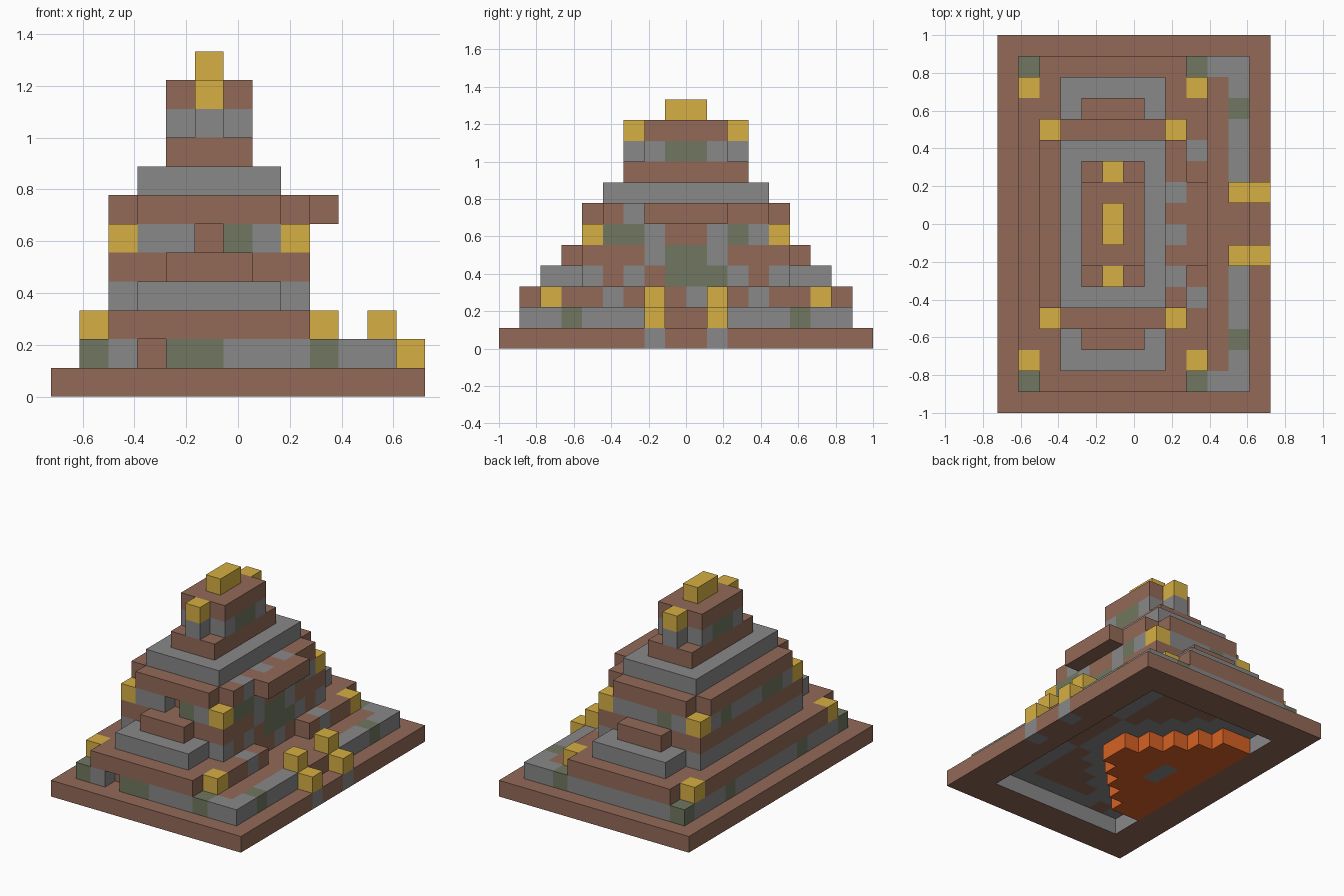
import bpy
import bmesh
from mathutils import Vector

default = bpy.data.objects.get("Cube")
if default:
    bpy.data.objects.remove(default)

U = 2 / 18                      # one block
ORIGIN = Vector((-6.5, -9, 0))
COLOURS = {
    "brown_brick": (0.288, 0.142, 0.096),
    "grey_stone": (0.246, 0.246, 0.250),
    "mossy_stone": (0.163, 0.185, 0.116),
    "gold": (0.675, 0.430, 0.056),
    "orange_lava": (0.680, 0.120, 0.018),
}
BROWN, GREY, MOSS, GOLD, LAVA = range(5)
materials = []
for name, rgb in COLOURS.items():
    mat = bpy.data.materials.new(name)
    mat.use_nodes = True
    mat.diffuse_color = (*rgb, 1)
    bsdf = mat.node_tree.nodes["Principled BSDF"]
    bsdf.inputs["Base Color"].default_value = (*rgb, 1)
    bsdf.inputs["Roughness"].default_value = 0.9
    materials.append(mat)

cells = {}


def box(x0, x1, y0, y1, z, colour):
    """Fill an inclusive range of blocks in layer z; None empties it."""
    for x in range(x0, x1 + 1):
        for y in range(y0, y1 + 1):
            if colour is None:
                cells.pop((x, y, z), None)
            else:
                cells[x, y, z] = colour


def both(x0, x1, y, z, colour):
    """Blocks in row y and in the matching row at the other end."""
    box(x0, x1, y, y, z, colour)
    box(x0, x1, 17 - y, 17 - y, z, colour)


def paint(z, colour, *spots):
    for x, y in spots:
        cells[x, y, z] = colour


# Base slab, open underneath
box(0, 12, 0, 17, 0, BROWN)
paint(0, GREY, (12, 7), (12, 10))
box(2, 10, 2, 15, 0, None)
# Lower terrace with forecourt and ringed underside
box(1, 11, 1, 16, 1, GREY)
box(3, 8, 3, 14, 1, BROWN)
box(9, 9, 7, 10, 1, BROWN)
box(10, 10, 2, 15, 1, BROWN)
box(11, 11, 8, 9, 1, BROWN)
# Stepped lava pool hanging in the base opening, with a stone rim above
for x in range(2, 8):
    y = max(4, x + 1)
    box(x, x, y, 17 - y, 0, LAVA)
    box(x, x + 1, y - 1, 18 - y, 1, GREY)
box(4, 4, 8, 9, 0, GREY)
for x, y in ((1, 1), (9, 1), (11, 3), (1, 5)):
    both(x, x, y, 1, MOSS)
box(4, 5, 1, 1, 1, MOSS)
box(1, 9, 2, 15, 2, BROWN)
both(2, 8, 1, 2, BROWN)
for x in (1, 9):
    both(x, x, 2, 2, GOLD)
both(9, 9, 5, 2, GREY)
# Middle terrace
box(2, 8, 4, 13, 3, GREY)
both(3, 7, 2, 3, GREY)
both(3, 7, 3, 3, GREY)
box(2, 8, 4, 13, 4, BROWN)
both(4, 6, 3, 4, BROWN)
# Upper terrace
box(2, 8, 4, 13, 5, GREY)
for x in (2, 8):
    both(x, x, 4, 5, GOLD)
paint(5, MOSS, (6, 4), (8, 5), (8, 6), (8, 11), (2, 6), (2, 7), (2, 11), (4, 13))
box(2, 8, 5, 12, 6, BROWN)
both(3, 7, 4, 6, BROWN)
paint(6, GREY, (8, 6), (8, 8), (8, 10))
# Crown terrace
box(3, 7, 5, 12, 7, GREY)
# Entrance side: recessed doorway wall, balcony, stair posts
box(9, 9, 7, 10, 2, None)
paint(2, GREY, (8, 9))
box(8, 8, 8, 10, 3, MOSS)
paint(3, BROWN, (8, 5), (8, 7), (8, 12))
box(8, 8, 8, 9, 4, MOSS)
both(8, 8, 7, 4, GREY)
box(8, 8, 8, 9, 5, BROWN)
box(9, 9, 7, 10, 6, BROWN)
both(12, 12, 7, 1, GOLD)
both(11, 11, 7, 2, GOLD)
# Small recesses at the front
box(3, 3, 1, 1, 1, None)
box(5, 5, 4, 4, 5, None)
paint(1, BROWN, (3, 2))
paint(5, BROWN, (5, 5))
# Shrine on top
box(4, 6, 6, 11, 8, BROWN)
box(4, 6, 7, 10, 9, GREY)
box(4, 4, 8, 9, 9, MOSS)
box(6, 6, 8, 9, 9, MOSS)
both(5, 5, 6, 9, GREY)
box(4, 6, 7, 10, 10, BROWN)
both(5, 5, 6, 10, GOLD)
box(5, 5, 8, 9, 11, GOLD)


def build(name, z_low, z_high):
    """Mesh the exposed block sides of a range of layers."""
    bm = bmesh.new()
    for cell, colour in cells.items():
        if not z_low <= cell[2] <= z_high:
            continue
        centre = Vector(cell) + Vector((0.5, 0.5, 0.5)) + ORIGIN
        for axis in range(3):
            for sign in (-1, 1):
                n = Vector((0, 0, 0))
                n[axis] = sign
                if tuple(c + int(d) for c, d in zip(cell, n)) in cells:
                    continue
                u = Vector((0, 0, 0))
                u[(axis + 1) % 3] = 0.5
                v = n.cross(u)
                mid = centre + n * 0.5
                face = bm.faces.new([bm.verts.new((mid + c) * U)
                                     for c in (-u - v, u - v, u + v, v - u)])
                # Inward walls of the base opening are stone
                inward = cell[2] == 0 and axis < 2 and mid.dot(n) < 0
                face.material_index = GREY if inward and colour == BROWN else colour
    bmesh.ops.remove_doubles(bm, verts=bm.verts, dist=U * 0.01)
    mesh = bpy.data.meshes.new(name)
    for mat in materials:
        mesh.materials.append(mat)
    bm.to_mesh(mesh)
    bm.free()
    bpy.context.collection.objects.link(bpy.data.objects.new(name, mesh))


build("base_slab", 0, 0)
build("lower_terrace", 1, 2)
build("middle_terrace", 3, 4)
build("upper_terrace", 5, 6)
build("crown_terrace", 7, 7)
build("top_shrine", 8, 11)
